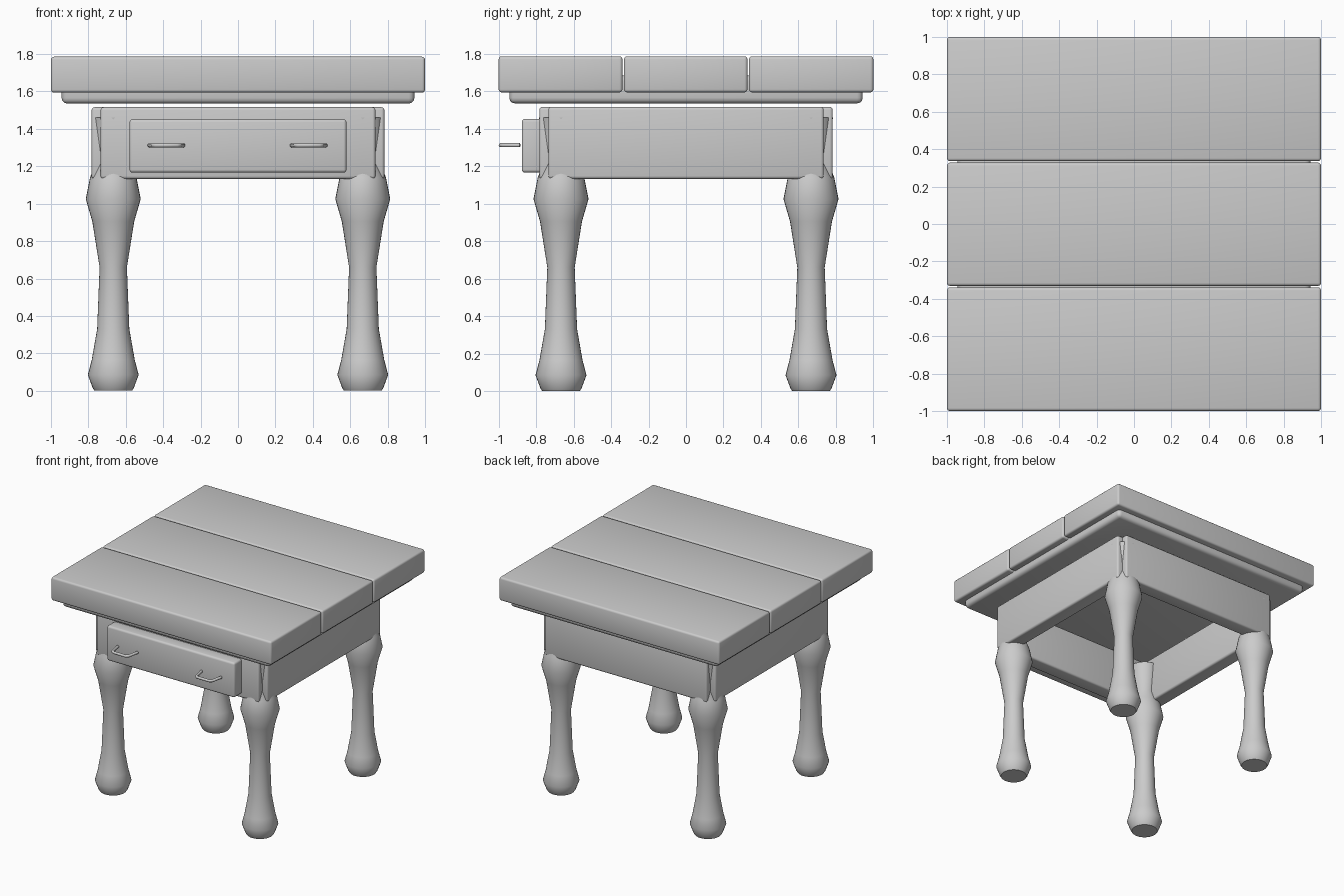
import bpy, bmesh, math

if "Cube" in bpy.data.objects:
    bpy.data.objects.remove(bpy.data.objects["Cube"])

def finish(obj):
    bpy.ops.object.select_all(action='DESELECT')
    bpy.context.view_layer.objects.active = obj
    obj.select_set(True)
    bpy.ops.object.shade_smooth_by_angle(angle=math.radians(40))
    return obj

def link(name, bm):
    mesh = bpy.data.meshes.new(name)
    bmesh.ops.recalc_face_normals(bm, faces=bm.faces)
    bm.to_mesh(mesh)
    bm.free()
    obj = bpy.data.objects.new(name, mesh)
    bpy.context.collection.objects.link(obj)
    return finish(obj)

def box(name, lo, hi, bevel):
    bm = bmesh.new()
    bmesh.ops.create_cube(bm, size=1)
    for v in bm.verts:
        v.co = [(a + b) / 2 + c * (b - a) for a, b, c in zip(lo, hi, v.co)]
    bmesh.ops.bevel(bm, geom=bm.edges[:], offset=bevel, segments=3,
                    profile=0.5, affect='EDGES')
    return link(name, bm)

def lathe(name, profile, centre, sides=32):
    bm = bmesh.new()
    rings = []
    for r, z in profile:
        rings.append([bm.verts.new((centre[0] + r * math.cos(2 * math.pi * i / sides),
                                    centre[1] + r * math.sin(2 * math.pi * i / sides), z))
                      for i in range(sides)])
    for a, b in zip(rings, rings[1:]):
        for i in range(sides):
            j = (i + 1) % sides
            bm.faces.new((a[i], a[j], b[j], b[i]))
    bm.faces.new(rings[0][::-1])
    bm.faces.new(rings[-1])
    return link(name, bm)

def rod(name, points, radius):
    curve = bpy.data.curves.new(name, 'CURVE')
    curve.dimensions = '3D'
    curve.bevel_depth = radius
    curve.bevel_resolution = 3
    curve.use_fill_caps = True
    spline = curve.splines.new('POLY')
    spline.points.add(len(points) - 1)
    for p, co in zip(spline.points, points):
        p.co = (*co, 1)
    obj = bpy.data.objects.new(name, curve)
    bpy.context.collection.objects.link(obj)
    return obj

# Table top: three planks over a backing panel
for i, (y0, y1) in enumerate([(-1, -0.339), (-0.331, 0.328), (0.336, 1)]):
    box(f"top_plank_{i + 1}", (-1, y0, 1.594), (1, y1, 1.786), 0.016)
box("top_backing", (-0.943, -0.943, 1.535), (0.943, 0.943, 1.685), 0.03)

# Apron boards, leaving the corners open
OUT, INN, END, Z0, Z1 = 0.783, 0.66, 0.735, 1.132, 1.516
box("front_apron", (-END, -OUT, Z0), (END, -INN, Z1), 0.016)
box("back_apron", (-END, INN, Z0), (END, OUT, Z1), 0.016)
box("left_apron", (-OUT, -END, Z0), (-INN, END, Z1), 0.016)
box("right_apron", (INN, -END, Z0), (OUT, END, Z1), 0.016)

# Turned legs, reaching up inside the apron corners
LEG = [(0.100, 0), (0.110, 0.015), (0.136, 0.085), (0.115, 0.165), (0.086, 0.33),
       (0.073, 0.66), (0.112, 0.905), (0.147, 1.025), (0.124, 1.14),
       (0.091, 1.225), (0.117, 1.46)]
for fb, sy in (("front", -1), ("back", 1)):
    for lr, sx in (("left", -1), ("right", 1)):
        lathe(f"{fb}_{lr}_leg", LEG, (0.667 * sx, 0.667 * sy))

# Drawer front
box("drawer_front", (-0.58, -0.876, 1.166), (0.58, -0.76, 1.452), 0.016)

# Splayed drawer handles
for side, x in (("left", -0.383), ("right", 0.378)):
    rod(f"{side}_drawer_handle",
        [(x - 0.09, -0.886, 1.312), (x - 0.072, -0.975, 1.312), (x - 0.055, -0.989, 1.312),
         (x + 0.055, -0.989, 1.312), (x + 0.072, -0.975, 1.312), (x + 0.09, -0.886, 1.312)],
        0.011)
